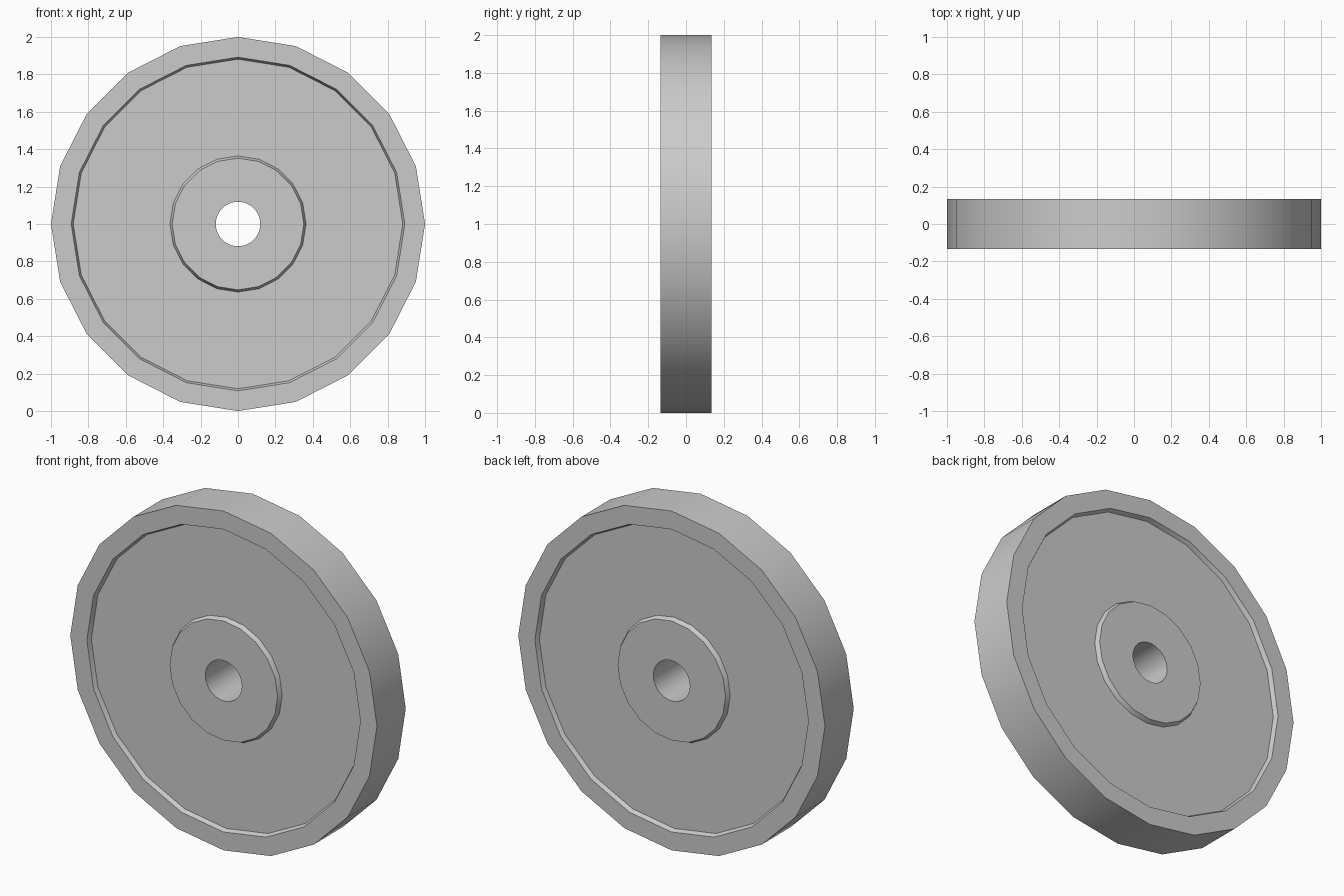
import bpy, bmesh
from math import cos, sin, tau, radians

if "Cube" in bpy.data.objects:
    bpy.data.objects.remove(bpy.data.objects["Cube"])

SIDES, BORE_SIDES = 20, 40
HALF, FLOOR = 0.134, 0.108      # half thickness, recessed web half thickness

# cross-section (radius, y, sides): bore, hub face, web, rim face, then mirrored
front = [
    (0.119, -HALF, BORE_SIDES),
    (0.352, -HALF, SIDES),
    (0.364, -FLOOR, SIDES),
    (0.881, -FLOOR, SIDES),
    (0.892, -HALF, SIDES),
    (1.0, -HALF, SIDES),
]
profile = front + [(r, -y, n) for r, y, n in reversed(front)]

bm = bmesh.new()


def ring(r, y, n):
    return [bm.verts.new((r * cos(tau * i / n), y, 1 + r * sin(tau * i / n)))
            for i in range(n)]


def bridge(a, b):
    """Join two rings whose side counts may differ by a whole factor."""
    n = min(len(a), len(b))

    def span(loop, i):
        k = len(loop) // n
        return [loop[(i * k + j) % len(loop)] for j in range(k + 1)]

    for i in range(n):
        bm.faces.new(span(a, i) + span(b, i)[::-1])


# revolve the closed section around the y axis
rings = [ring(*p) for p in profile]
for a, b in zip(rings, rings[1:] + rings[:1]):
    if len(a) == len(b) == BORE_SIDES:
        for i in range(BORE_SIDES):
            j = (i + 1) % BORE_SIDES
            bm.faces.new((a[i], a[j], b[j], b[i]))
    else:
        bridge(a, b)
bmesh.ops.recalc_face_normals(bm, faces=bm.faces)

mesh = bpy.data.meshes.new("wheel_disc")
bm.to_mesh(mesh)
bm.free()
wheel = bpy.data.objects.new("wheel_disc", mesh)
bpy.context.collection.objects.link(wheel)

# smooth tread and bore, crisp steps
bpy.context.view_layer.objects.active = wheel
wheel.select_set(True)
bpy.ops.object.shade_smooth_by_angle(angle=radians(30))
